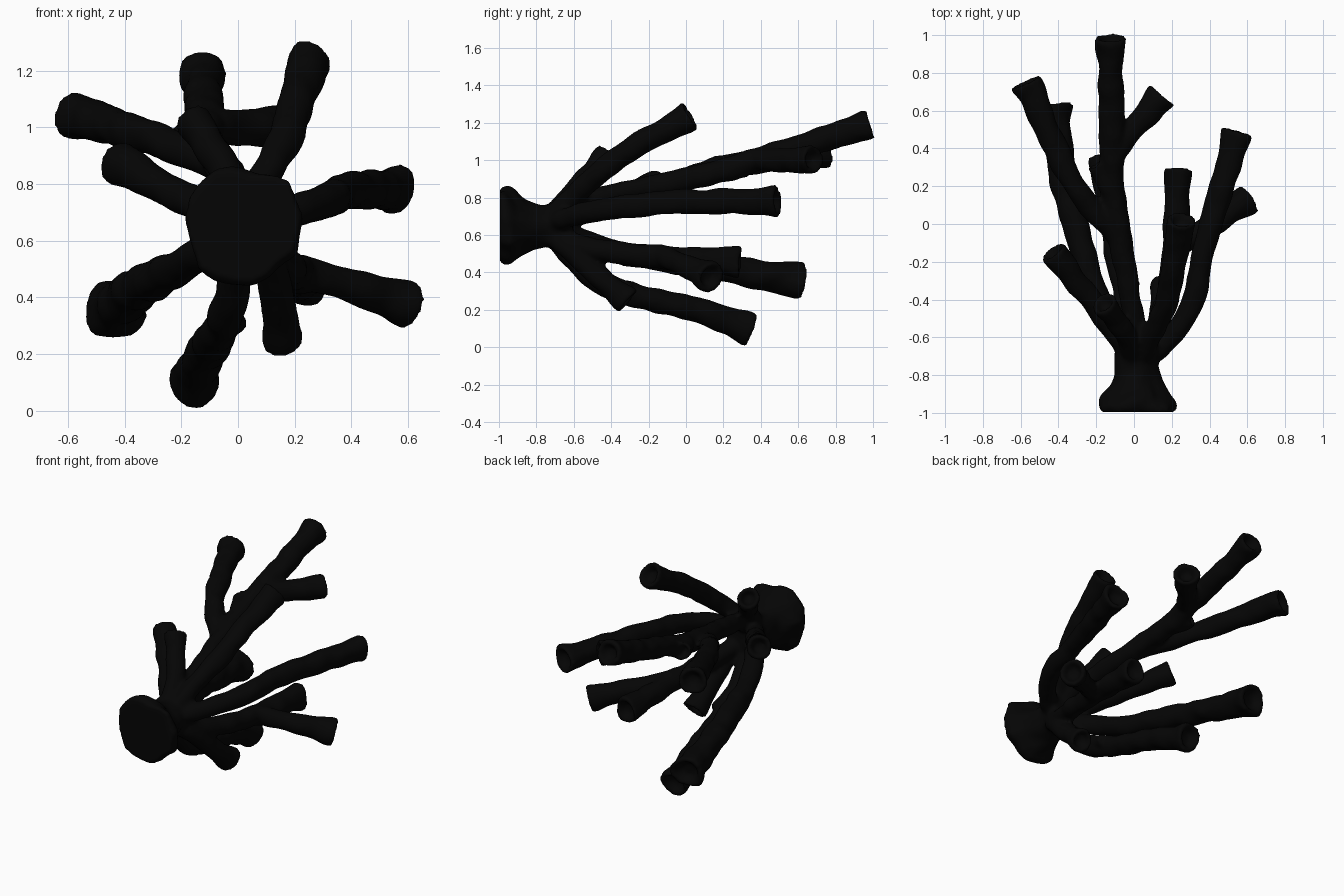
import bpy, bmesh, math
from mathutils import Vector, noise

if "Cube" in bpy.data.objects:
    bpy.data.objects.remove(bpy.data.objects["Cube"])

bm = bmesh.new()
ROOT = Vector((0.02, -0.76, 0.65))


def spline(pts, step=0.03):
    """Catmull-Rom curve through the points."""
    p = [Vector(q) for q in pts]
    p = [p[0] * 2 - p[1]] + p + [p[-1] * 2 - p[-2]]
    out = []
    for a, b, c, d in zip(p, p[1:], p[2:], p[3:]):
        n = max(2, int((c - b).length / step))
        for k in range(n):
            t = k / n
            out.append(0.5 * (2 * b + (c - a) * t + (2 * a - 5 * b + 4 * c - d) * t * t
                              + (3 * b - a - 3 * c + d) * t ** 3))
    return out + [p[-2]]


def tangents(cen):
    last = len(cen) - 1
    return [(cen[min(i + 1, last)] - cen[max(i - 1, 0)]).normalized() for i in range(last + 1)]


def loft(cen, rad, tan, sides=14):
    """Closed lumpy tube along the centres."""
    rings = []
    u = tan[0].orthogonal()
    for c, r, t in zip(cen, rad, tan):
        u = (u - t * u.dot(t)).normalized()
        v = t.cross(u)
        ring = []
        for k in range(sides):
            a = math.tau * k / sides
            d = (u * math.cos(a) + v * math.sin(a)) * r
            ring.append(bm.verts.new(c + d * (1 + 0.22 * noise.noise((c + d) * 10))))
        rings.append(ring)
    for a, b in zip(rings, rings[1:]):
        for k in range(sides):
            j = (k + 1) % sides
            bm.faces.new((a[k], a[j], b[j], b[k]))
    bm.faces.new(rings[0][::-1])
    bm.faces.new(rings[-1])


def branch(tip, *pts, fork=False):
    """Branch from the root (or a fork) that flares into a hollow mouth."""
    cen = spline(pts if fork else (ROOT, *pts))
    tan = tangents(cen)
    last = len(cen) - 1
    thin = min(tip, 0.054)
    rad = []
    for i, c in enumerate(cen):
        flare = math.exp(-((c - cen[-1]).length / 0.08) ** 2)
        rad.append(thin + (tip - thin) * (0.55 * i / last + 0.45 * flare))
    end, t = cen[-1], tan[-1]
    for k in range(1, 4):
        cen.append(end - t * 0.025 * (k - 1.2))
        rad.append(tip * (0.92 - 0.17 * k))
        tan.append(t)
    loft(cen, rad, tan)


# holdfast: wide foot, narrow neck, swelling where the branches leave
ys = [-0.995 + 0.03 * i for i in range(14)]
neck = [Vector((0.015, y, 0.65)) for y in ys]
loft(neck, [0.115 + 0.095 * math.exp(-((y + 0.97) / 0.1) ** 2) for y in ys], tangents(neck), 20)

# tall middle branch with its side fork, stub and long left fork
branch(0.085, (0, -0.5, 0.79), (-0.1, 0.1, 0.92), (-0.12, 0.5, 1.04), (-0.125, 0.985, 1.19))
branch(0.085, (-0.12, 0.36, 1), (0.15, 0.68, 1), fork=True)
branch(0.06, (-0.12, 0.18, 0.95), (-0.195, 0.32, 0.97), fork=True)
branch(0.09, (-0.07, -0.1, 0.86), (-0.33, 0.23, 0.97), (-0.57, 0.75, 1.04), fork=True)
# upper right branch and short upper stub
branch(0.082, (0.1, -0.58, 0.83), (0.19, -0.35, 1.02), (0.25, 0.02, 1.24))
branch(0.07, (-0.04, -0.6, 0.83), (-0.16, -0.42, 1.03))
# short left branch
branch(0.078, (-0.19, -0.45, 0.75), (-0.43, -0.15, 0.88))
# right branch
branch(0.088, (0.28, -0.49, 0.73), (0.38, -0.1, 0.77), (0.55, 0.49, 0.78))
# lower right branch and its fork
branch(0.085, (0.11, -0.58, 0.55), (0.2, -0.25, 0.49), (0.235, 0.29, 0.45))
branch(0.085, (0.2, -0.15, 0.5), (0.61, 0.13, 0.37), fork=True)
# short bottom right branch
branch(0.076, (0.12, -0.58, 0.48), (0.16, -0.31, 0.245))
# bottom branch and its bud
branch(0.095, (-0.01, -0.59, 0.46), (-0.05, -0.38, 0.31), (-0.12, 0.08, 0.19), (-0.16, 0.35, 0.1))
branch(0.045, (-0.03, -0.45, 0.37), (-0.01, -0.3, 0.3), fork=True)
# lower left branch
branch(0.112, (-0.2, -0.36, 0.51), (-0.34, 0.1, 0.44), (-0.44, 0.62, 0.35))

bmesh.ops.recalc_face_normals(bm, faces=bm.faces)
mesh = bpy.data.meshes.new("branching_coral")
bm.to_mesh(mesh)
bm.free()
coral = bpy.data.objects.new("branching_coral", mesh)
bpy.context.collection.objects.link(coral)

# near-black coral surface
mat = bpy.data.materials.new("dark_coral")
mat.diffuse_color = (0.0015, 0.0015, 0.0015, 1)
mat.use_nodes = True
mat.node_tree.nodes["Principled BSDF"].inputs["Base Color"].default_value = mat.diffuse_color
mesh.materials.append(mat)

# fuse the tubes and soften the joints
fuse = coral.modifiers.new("fuse", 'REMESH')
fuse.mode = 'VOXEL'
fuse.voxel_size = 0.014
fuse.use_smooth_shade = True
soften = coral.modifiers.new("soften", 'SMOOTH')
soften.factor = 0.5
soften.iterations = 4
